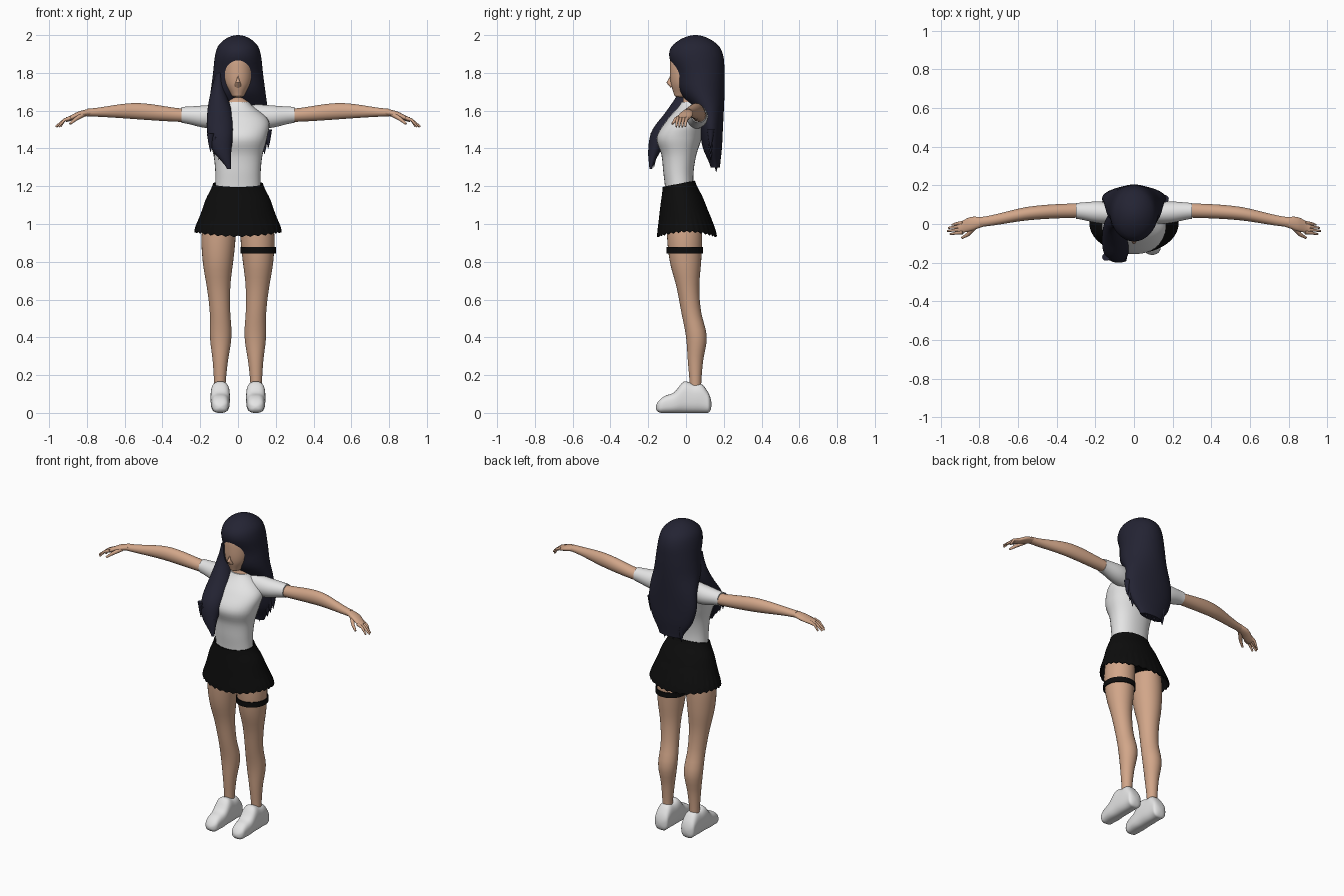
import bpy, bmesh, math
from mathutils import Vector

default_cube = bpy.data.objects.get("Cube")
if default_cube:
    bpy.data.objects.remove(default_cube, do_unlink=True)


def make_material(name, *colour):
    material = bpy.data.materials.new(name)
    material.use_nodes = True
    material.diffuse_color = (*colour, 1)
    shader = material.node_tree.nodes["Principled BSDF"]
    shader.inputs["Base Color"].default_value = material.diffuse_color
    return material


skin = make_material("warm skin", .64, .38, .25)
white = make_material("white cloth", .78, .78, .78)
black = make_material("black cloth", .004, .004, .004)
navy = make_material("dark navy hair", .017, .017, .033)


def skin_rings(name, material, rings, capped=True):
    """Join rings of points with quads and make a smooth shaded object."""
    bm = bmesh.new()
    rings = [[bm.verts.new(point) for point in ring] for ring in rings]
    for lower, upper in zip(rings, rings[1:]):
        for i in range(len(lower)):
            bm.faces.new((lower[i - 1], lower[i], upper[i], upper[i - 1]))
    if capped:
        bm.faces.new(rings[0])
        bm.faces.new(rings[-1])
    bmesh.ops.recalc_face_normals(bm, faces=bm.faces[:])
    mesh = bpy.data.meshes.new(name)
    bm.to_mesh(mesh)
    bm.free()
    mesh.materials.append(material)
    obj = bpy.data.objects.new(name, mesh)
    bpy.context.collection.objects.link(obj)
    bpy.ops.object.select_all(action='DESELECT')
    obj.select_set(True)
    bpy.context.view_layer.objects.active = obj
    bpy.ops.object.shade_smooth_by_angle(angle=math.radians(50))
    return obj


def sample(keys, t):
    """Smooth curve through evenly spaced keys, with t from start to end."""
    last = len(keys) - 1
    if last == 0:
        return keys[0]
    i = min(int(t * last), last - 1)
    f = t * last - i
    a, b, c, d = keys[max(i - 1, 0)], keys[i], keys[i + 1], keys[min(i + 2, last)]
    return b + f / 2 * (c - a + f * (2 * a - 5 * b + 4 * c - d + f * (3 * (b - c) + d - a)))


def dome(distance, radius):
    """Rounded end: shrink factor close to the tip."""
    if distance >= radius:
        return 1
    return max(.05, math.sqrt(1 - (1 - distance / radius) ** 2))


def loft(name, material, axis, start, end, half, low, high, middle=(0,), side=1,
         round_start=0, round_end=0, power=2, count=32, capped=True, reshape=None):
    """Oval sections along an axis: middle and half give the width, low and high the depth."""
    rings = []
    steps = 36
    for step in range(steps + 1):
        t = (1 - math.cos(math.pi * step / steps)) / 2
        length = end - start
        scale = dome(t * length, round_start) * dome((1 - t) * length, round_end)
        bottom, top = sample(low, t), sample(high, t)
        along = start + t * length
        ring = []
        for i in range(count):
            angle = math.tau * i / count
            c, s = math.cos(angle), math.sin(angle)
            across = sample(middle, t) + scale * sample(half, t) * math.copysign(abs(c) ** (2 / power), c)
            depth = (bottom + top + scale * (top - bottom) * math.copysign(abs(s) ** (2 / power), s)) / 2
            point = Vector({'x': (along, across, depth),
                            'y': (across, along, depth),
                            'z': (across, depth, along)}[axis])
            if reshape:
                reshape(point, angle, t)
            point.x *= side
            ring.append(point)
        rings.append(ring)
    return skin_rings(name, material, rings, capped)


def tapered_tube(name, material, path, base, tip, side=1):
    """Round tube through a few points, thinning evenly to its tip."""
    points = [Vector((x * side, y, z)) for x, y, z in path]
    last = len(points) - 1
    rings = []
    for i, point in enumerate(points):
        turn = (points[min(i + 1, last)] - points[max(i - 1, 0)]).to_track_quat('Z', 'Y')
        radius = base + (tip - base) * i / last
        angles = [math.tau * k / 12 for k in range(12)]
        rings.append([point + turn @ Vector((math.cos(a), math.sin(a), 0)) * radius for a in angles])
    return skin_rings(name, material, rings)


def thicken(obj):
    solid = obj.modifiers.new("thickness", 'SOLIDIFY')
    solid.thickness = .006
    solid.offset = 0


# Head, nose and neck
loft("head", skin, 'z', 1.67, 1.96, half=(.03, .07, .08, .07, .04),
     low=(-.06, -.08, -.085, -.08, -.05), high=(.02, .08, .1, .1, .1), round_start=.01)
tapered_tube("nose", skin, [(0, -.078, 1.8), (0, -.092, 1.75), (0, -.07, 1.735)], .006, .018)
loft("neck", skin, 'z', 1.6, 1.72, half=(.09, .05, .04), low=(-.03, -.015, -.02), high=(.08,))

# Shirt body with a rounded chest and a round collar
loft("shirt_body", white, 'z', 1.18, 1.645, half=(.12, .12, .13, .155, .16, .06),
     low=(-.11, -.12, -.13, -.155, -.1, -.025), high=(.04, .04, .055, .085, .105, .09), power=2.2)


# Skirt: flared, tilted at the waist, with a scalloped hem
def skirt_edges(point, angle, t):
    hem = max(0, 1 - 2 * t)
    waist = max(0, 2 * t - 1)
    point.z += hem * (.025 * math.cos(angle) ** 2 + .005 * math.cos(angle * 32))
    point.z += waist * point.y / 5


skirt = loft("skirt", black, 'z', .935, 1.22, half=(.228, .2, .17, .13),
             low=(-.15, -.14, -.13, -.12), high=(.16, .13, .09, .045),
             count=128, capped=False, reshape=skirt_edges)
thicken(skirt)
loft("shorts", black, 'z', 1, 1.18, half=(.17, .12), low=(-.1,), high=(.08, .04))

for label, side in (("left", 1), ("right", -1)):
    # Sleeve and arm
    loft(label + "_sleeve", white, 'x', .06, .3, half=(.05, .056, .041), middle=(.05, .06, .068),
         low=(1.5, 1.51, 1.536), high=(1.635, 1.62), side=side)
    loft(label + "_arm", skin, 'x', .28, .8, half=(.037, .035, .025), middle=(.07, .055, .01),
         low=(1.54, 1.57), high=(1.61, 1.64, 1.61), side=side)

    # Hand: palm, four fingers and thumb
    loft(label + "_palm", skin, 'x', .78, .91, half=(.025, .036, .028), middle=(.01, 0, -.02),
         low=(1.574, 1.56, 1.54), high=(1.61, 1.595, 1.565), side=side)
    for i, reach in enumerate((.95, .965, .96, .94)):
        y = .016 * i - .042
        knuckle = (.885, y, 1.562)
        tapered_tube(f"{label}_finger_{i}", skin,
                     [knuckle, (.92, y - .005, 1.55), (reach, y - .01, 1.515)], .011, .005, side)
    tapered_tube(label + "_thumb", skin,
                 [(.82, -.01, 1.58), (.86, -.055, 1.555), (.89, -.072, 1.53)], .014, .006, side)

    # Leg from ankle to hip
    loft(label + "_leg", skin, 'z', .14, 1.06, half=(.03, .04, .057, .054, .062, .08, .09, .08),
         middle=(.096, .092, .106, .1), low=(.02, .01, 0, -.025, -.05, -.085, -.1, -.1),
         high=(.08, .09, .11, .08, .07, .08, .085, .08), side=side)

    # Shoe from toe to heel
    loft(label + "_shoe", white, 'y', -.16, .135, half=(.04, .05, .05, .045), middle=(.094,),
         low=(0,), high=(.06, .09, .11, .165, .155, .15, .09), side=side, power=2.7,
         round_start=.03, round_end=.02)

# Thigh band on the left leg
band = loft("thigh_band", black, 'z', .845, .877, half=(.091,), middle=(.106,),
            low=(-.1,), high=(.088,), capped=False)
thicken(band)

# Hair: crown and long back, then the lock over the right side of the chest
loft("back_hair", navy, 'z', 1.3, 2, half=(.08, .14, .165, .158, .145, .132, .12, .09),
     low=(.13, .09, .07, .045, -.035, -.057, -.09, -.05),
     high=(.18, .19, .195, .2, .204, .204, .195, .15), round_end=.07, count=48)
loft("front_lock", navy, 'z', 1.29, 1.8, half=(.01, .05, .07, .065, .04, .02),
     middle=(-.048, -.085, -.093, -.097, -.105, -.1),
     low=(-.194, -.2, -.18, -.105, -.04, -.02), high=(-.18, -.13, -.055, .03, .06, .06))


# Hair: pointed tips along the ragged hems
def hair_tip(name, x, y, z):
    tapered_tube(name, navy, [(x, y, z + .1), (x, y, z + .04), (x, y, z)], .02, .001)


for i in range(9):
    hair_tip(f"back_tip_{i}", .02 * i - .08, .16, 1.275 + .018 * (i % 3))
for i in range(5):
    hair_tip(f"front_tip_{i}", .022 * i - .145, -.17, 1.38 - .02 * i)
for i in range(3):
    hair_tip(f"side_tip_{i}", .12 + .02 * i, .13, 1.34 + .03 * i)
